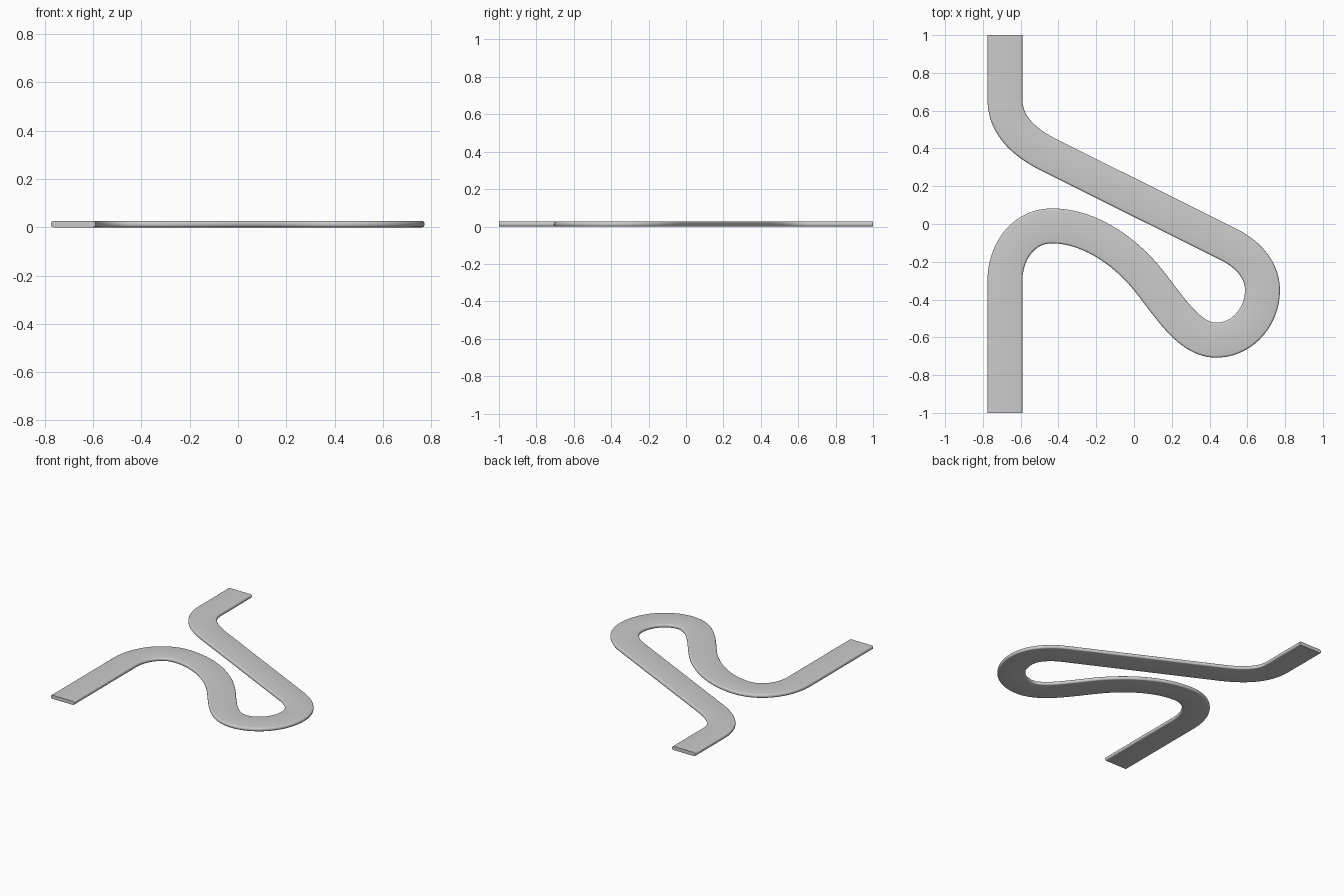
import bpy, bmesh, math
from mathutils import Vector
from mathutils.geometry import interpolate_bezier

if "Cube" in bpy.data.objects:
    bpy.data.objects.remove(bpy.data.objects["Cube"])

HALF_W, THICK, R = 0.0925, 0.026, 0.011

# Centre line knots: x, y, heading in degrees, handle length before, handle length after
knots = [
    (-0.683, -1.00, 90, 0, 0.2),
    (-0.683, -0.30, 90, 0.2, 0.16),
    (-0.435, -0.010, 0, 0.145, 0.20),
    (0.075, -0.297, -51.5, 0.19, 0.19),
    (0.435, -0.615, 0, 0.14, 0.135),
    (0.680, -0.35, 90, 0.145, 0.11),
    (0.500, -0.108, 153.6, 0.11, 0.3),
    (-0.440, 0.360, 153.6, 0.3, 0.14),
    (-0.683, 0.660, 90, 0.15, 0.1),
    (-0.683, 1.00, 90, 0.1, 0),
]


def heading(deg):
    return Vector((math.cos(math.radians(deg)), math.sin(math.radians(deg)), 0))


# Sample the path
path = []
for a, b in zip(knots, knots[1:]):
    p, q = Vector((a[0], a[1], 0)), Vector((b[0], b[1], 0))
    straight = a[2] == b[2]
    pts = interpolate_bezier(p, p + heading(a[2]) * a[4],
                             q - heading(b[2]) * b[3], q, 5 if straight else 25)
    path += pts if not path else pts[1:]

# Flat strip cross-section with rounded edges (offset, height)
profile = []
for sx, sz, start in ((1, 0, -90), (1, 1, 0), (-1, 1, 90), (-1, 0, 180)):
    cx = sx * (HALF_W - R)
    cz = THICK - R if sz else R
    for i in range(5):
        t = math.radians(start + i * 22.5)
        profile.append((cx + R * math.cos(t), cz + R * math.sin(t)))

# Sweep the cross-section along the path
bm = bmesh.new()
rings = []
for i, p in enumerate(path):
    if i in (0, len(path) - 1):
        t = Vector((0, 1, 0))
    else:
        t = ((path[i + 1] - p).normalized() + (p - path[i - 1]).normalized()).normalized()
    side = Vector((t.y, -t.x, 0))
    rings.append([bm.verts.new(p + side * o + Vector((0, 0, z))) for o, z in profile])
n = len(profile)
for r0, r1 in zip(rings, rings[1:]):
    for j in range(n):
        k = (j + 1) % n
        bm.faces.new((r0[j], r0[k], r1[k], r1[j]))
bm.faces.new(rings[0])
bm.faces.new(rings[-1][::-1])
bmesh.ops.recalc_face_normals(bm, faces=bm.faces)

mesh = bpy.data.meshes.new("winding_strip")
bm.to_mesh(mesh)
bm.free()
strip = bpy.data.objects.new("winding_strip", mesh)
bpy.context.collection.objects.link(strip)
bpy.context.view_layer.objects.active = strip
strip.select_set(True)
bpy.ops.object.shade_smooth_by_angle(angle=math.radians(40))
